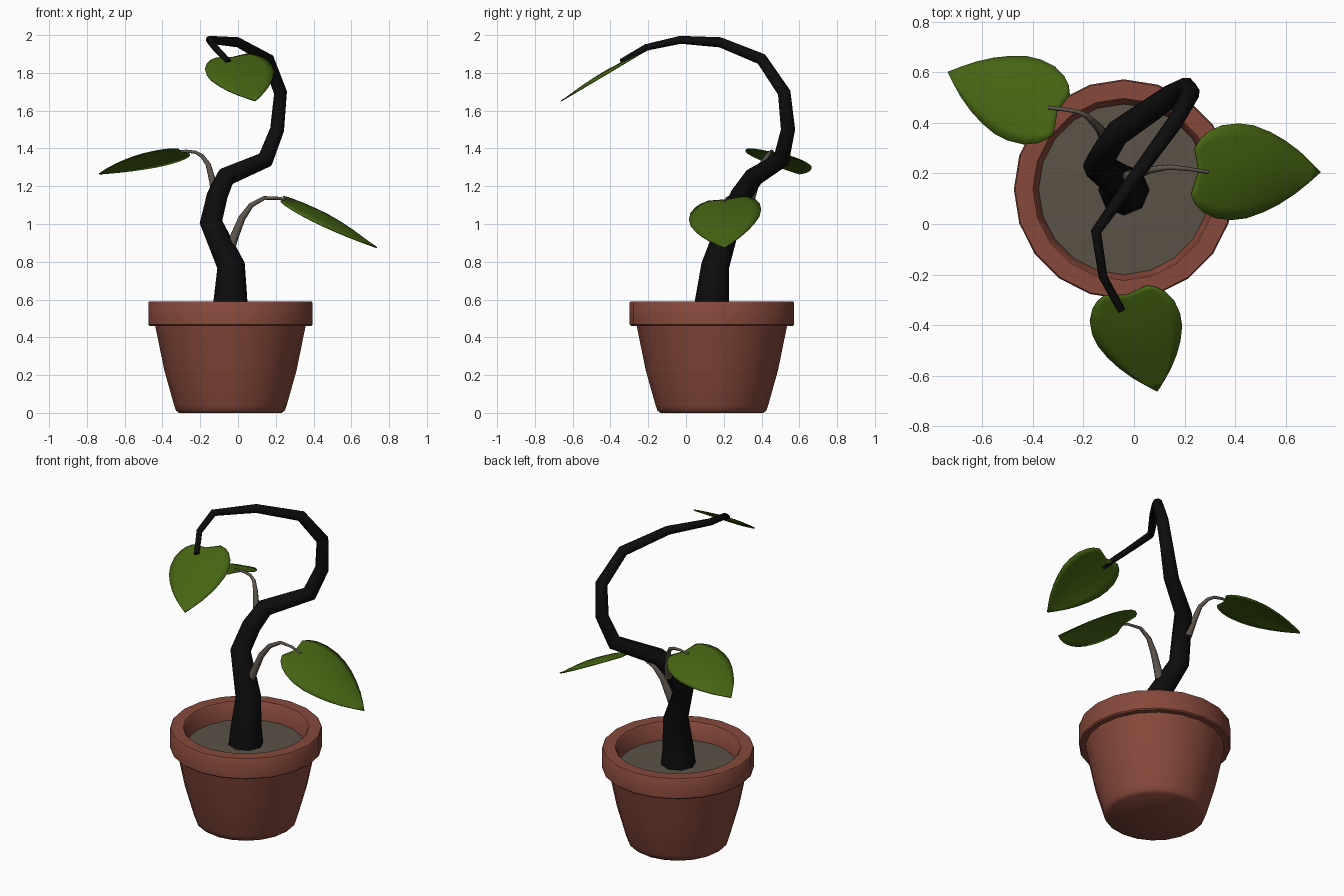
import bpy, bmesh, math
from mathutils import Vector

if "Cube" in bpy.data.objects:
    bpy.data.objects.remove(bpy.data.objects["Cube"])


def material(name, rgb):
    m = bpy.data.materials.new(name)
    m.diffuse_color = (*rgb, 1)
    m.use_nodes = True
    m.node_tree.nodes["Principled BSDF"].inputs["Base Color"].default_value = m.diffuse_color
    return m


TERRACOTTA = material("terracotta", (0.24, 0.066, 0.043))
SOIL = material("soil", (0.105, 0.085, 0.063))
BARK = material("black bark", (0.004, 0.004, 0.004))
STEM = material("brown stem", (0.11, 0.09, 0.072))
LEAF = material("leaf green", (0.06, 0.13, 0.006))


def finish(bm, name, mat, angle=40):
    bmesh.ops.recalc_face_normals(bm, faces=bm.faces)
    me = bpy.data.meshes.new(name)
    bm.to_mesh(me)
    bm.free()
    me.materials.append(mat)
    ob = bpy.data.objects.new(name, me)
    bpy.context.collection.objects.link(ob)
    bpy.ops.object.select_all(action='DESELECT')
    ob.select_set(True)
    bpy.context.view_layer.objects.active = ob
    bpy.ops.object.shade_smooth_by_angle(angle=math.radians(angle))
    return ob


def bridge(bm, rings):
    for a, b in zip(rings, rings[1:]):
        n = len(a)
        for i in range(n):
            bm.faces.new((a[i], a[(i + 1) % n], b[(i + 1) % n], b[i]))


def lathe(name, profile, centre, sides, mat):
    bm = bmesh.new()
    rings = [[bm.verts.new((centre[0] + r * math.cos(2 * math.pi * i / sides),
                            centre[1] + r * math.sin(2 * math.pi * i / sides), z))
              for i in range(sides)] for r, z in profile]
    bridge(bm, rings)
    bm.faces.new(rings[0])
    bm.faces.new(rings[-1])
    return finish(bm, name, mat)


def tube(name, points, sides, mat):
    """Sweep a round section along (x, y, z, radius) points."""
    bm = bmesh.new()
    pts = [Vector(p[:3]) for p in points]
    rings, side = [], Vector((1, 0, 0))
    for i, p in enumerate(pts):
        before = (p - pts[max(i - 1, 0)]).normalized()
        after = (pts[min(i + 1, len(pts) - 1)] - p).normalized()
        d = (before + after).normalized()
        side = (side - d * side.dot(d)).normalized()
        up = d.cross(side)
        r = points[i][3]
        rings.append([bm.verts.new(p + r * (side * math.cos(a) + up * math.sin(a)))
                      for a in (2 * math.pi * k / sides for k in range(sides))])
    bridge(bm, rings)
    bm.faces.new(rings[0])
    bm.faces.new(rings[-1])
    return finish(bm, name, mat, 50)


# Half width of the heart shape along its length
OUTLINE = [(0, .48), (.04, .68), (.1, .83), (.2, .96), (.33, 1), (.45, .96), (.58, .83),
           (.7, .66), (.82, .44), (.92, .21), (1, .01)]


def leaf(name, base, tip, side, half, dome):
    base, axis = Vector(base), Vector(tip) - Vector(base)
    side = Vector(side)
    side = (side - axis * side.dot(axis) / axis.length_squared).normalized()
    up = axis.cross(side).normalized()
    if up.z < 0:
        up = -up
    bm = bmesh.new()
    us = [k / 4 for k in range(-4, 5)]
    rows = []
    for t, w in OUTLINE:
        rows.append([bm.verts.new(
            base + axis * (t + .04 * (1 - abs(u)) * (1 - t) ** 6)
            + side * (u * w * half)
            + up * (dome * (1 - u * u) * math.sin(math.pi * min(t + .05, 1)))) for u in us])
    for a, b in zip(rows, rows[1:]):
        for i in range(len(us) - 1):
            bm.faces.new((a[i], a[i + 1], b[i + 1], b[i]))
    ob = finish(bm, name, LEAF, 60)
    mod = ob.modifiers.new("thickness", 'SOLIDIFY')
    mod.thickness = 0.006
    mod.offset = 0


# Pot with overhanging rim, and soil
C = (-0.04, 0.137)
lathe("pot", [(.272, 0), (.288, .012), (.298, .04), (.35, .225), (.398, .46), (.428, .46),
              (.435, .467), (.435, .583), (.43, .59), (.36, .59), (.353, .583), (.335, .47)],
      C, 20, TERRACOTTA)
lathe("soil", [(.34, .465), (.338, .482), (.2, .488)], C, 20, SOIL)

# Curling trunk
tube("trunk", [(-.04, .135, .47, .103), (-.04, .137, .59, .09), (-.037, .155, .78, .074),
               (-.143, .23, 1.01, .06), (-.11, .29, 1.15, .056), (-.065, .36, 1.25, .052),
               (.145, .505, 1.34, .046), (.207, .54, 1.5, .04), (.225, .52, 1.695, .036),
               (.16, .40, 1.873, .032), (0, .18, 1.962, .027), (-.15, -.03, 1.975, .021),
               (-.122, -.21, 1.935, .018), (-.05, -.34, 1.86, .016)], 8, BARK)

# Leaf stems
tube("right_stem", [(-.045, .18, .86, .026), (-.02, .19, .93, .023), (.02, .20, 1.03, .019),
                    (.07, .215, 1.1, .014), (.14, .225, 1.138, .01), (.22, .217, 1.136, .008),
                    (.295, .205, 1.118, .007)], 8, STEM)
tube("left_stem", [(-.115, .34, 1.13, .024), (-.135, .375, 1.23, .018), (-.158, .40, 1.315, .014),
                   (-.19, .43, 1.36, .011), (-.225, .445, 1.38, .009), (-.275, .453, 1.386, .008),
                   (-.34, .46, 1.38, .007)], 8, STEM)

# Leaves
leaf("right_leaf", (.232, .208, 1.133), (.735, .205, .875), (.02, .39, .06), .193, .03)
leaf("left_leaf", (-.285, .435, 1.383), (-.735, .60, 1.265), (.32, .95, -.18), .175, .022)
leaf("top_leaf", (-.033, -.262, 1.89), (.092, -.66, 1.652), (.345, -.095, -.06), .18, .015)
